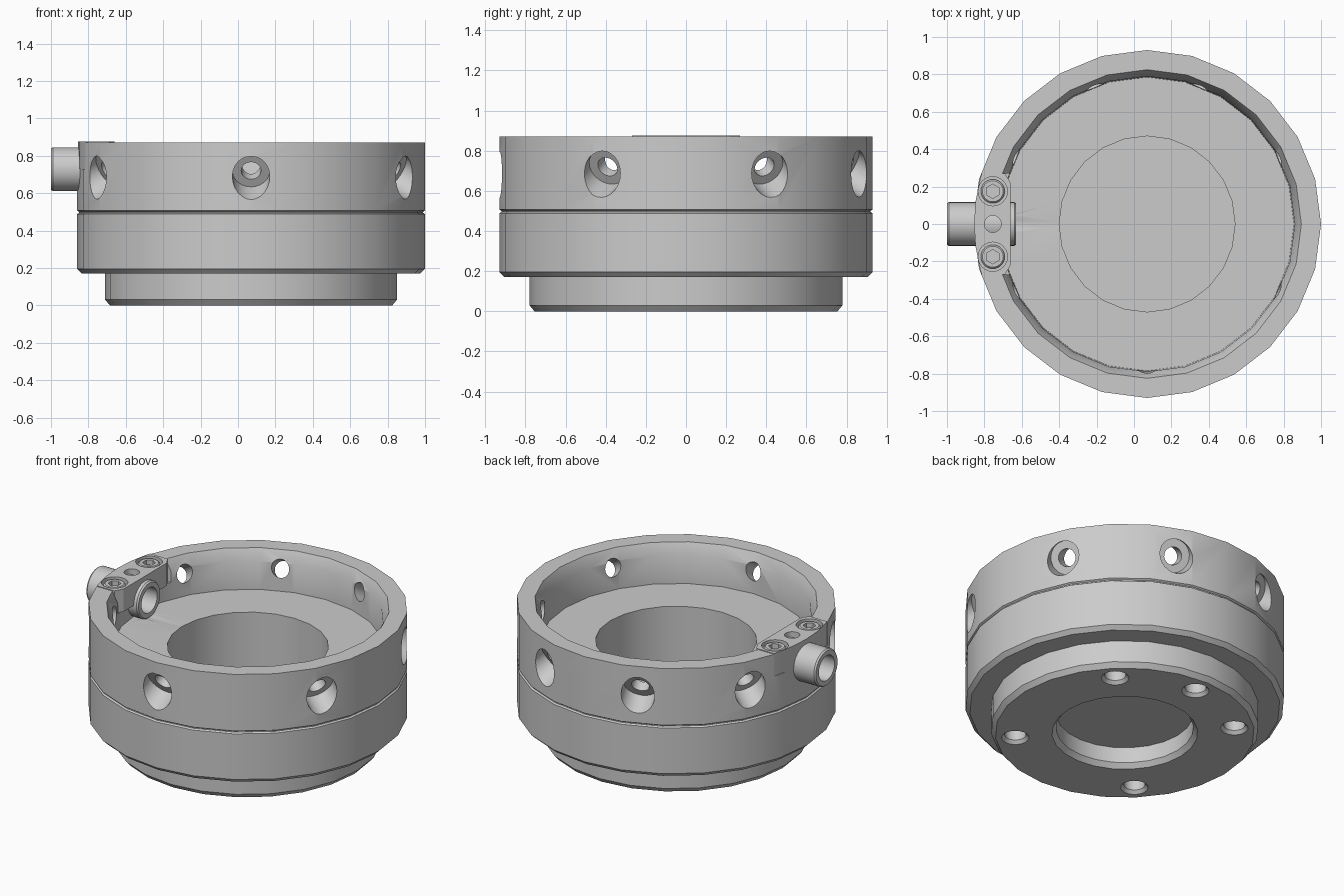
import bpy, bmesh, math
from mathutils import Vector, Matrix

if "Cube" in bpy.data.objects:
    bpy.data.objects.remove(bpy.data.objects["Cube"])

CX = 0.07          # axis of the round body
R = 0.93           # outer radius

grey = bpy.data.materials.new("machined_grey")
grey.use_nodes = True
grey.diffuse_color = (0.6, 0.6, 0.6, 1)
grey.node_tree.nodes["Principled BSDF"].inputs["Base Color"].default_value = (0.6, 0.6, 0.6, 1)


def make(name, bm):
    bmesh.ops.remove_doubles(bm, verts=bm.verts, dist=1e-5)
    bmesh.ops.recalc_face_normals(bm, faces=bm.faces)
    me = bpy.data.meshes.new(name)
    bm.to_mesh(me)
    bm.free()
    me.materials.append(grey)
    ob = bpy.data.objects.new(name, me)
    bpy.context.collection.objects.link(ob)
    return ob


def lathe(name, profile, seg=24, matrix=Matrix.Translation((CX, 0, 0))):
    """Revolve a closed (radius, height) outline around its axis."""
    bm = bmesh.new()
    rings = []
    for i in range(seg):
        a = 2 * math.pi * i / seg
        rings.append([bm.verts.new(matrix @ Vector((r * math.cos(a), r * math.sin(a), z)))
                      for r, z in profile])
    n = len(profile)
    for i in range(seg):
        p, q = rings[i], rings[(i + 1) % seg]
        for j in range(n):
            k = (j + 1) % n
            if profile[j][0] == 0 and profile[k][0] == 0:
                continue
            if profile[j][0] == 0:
                bmesh.ops.remove_doubles(bm, verts=[], dist=0)
                bm.faces.new((p[j], q[k], p[k]))
            elif profile[k][0] == 0:
                bm.faces.new((p[j], q[j], p[k]))
            else:
                bm.faces.new((p[j], q[j], q[k], p[k]))
    return make(name, bm)


def rod(p0, p1, r0, r1=None, seg=24, name="cutter"):
    """Solid cylinder or cone between two points."""
    p0, p1 = Vector(p0), Vector(p1)
    d = p1 - p0
    bm = bmesh.new()
    m = Matrix.Translation((p0 + p1) / 2) @ d.to_track_quat('Z', 'Y').to_matrix().to_4x4()
    bmesh.ops.create_cone(bm, cap_ends=True, segments=seg, radius1=r0,
                          radius2=r0 if r1 is None else r1, depth=d.length, matrix=m)
    return make(name, bm)


def prism(name, pts, z0, z1):
    """Extrude an (x, y) outline between two heights."""
    bm = bmesh.new()
    f = bm.faces.new([bm.verts.new((x, y, z0)) for x, y in pts])
    ext = bmesh.ops.extrude_face_region(bm, geom=[f])["geom"]
    bmesh.ops.translate(bm, vec=(0, 0, z1 - z0),
                        verts=[v for v in ext if isinstance(v, bmesh.types.BMVert)])
    return make(name, bm)


def cut(ob, cutter):
    cutter.hide_render = True
    mod = ob.modifiers.new("cut", 'BOOLEAN')
    mod.operation = 'DIFFERENCE'
    mod.solver = 'EXACT'
    mod.object = cutter
    bpy.context.view_layer.update()
    me = bpy.data.meshes.new_from_object(ob.evaluated_get(bpy.context.evaluated_depsgraph_get()))
    ob.modifiers.clear()
    ob.data = me
    bpy.data.objects.remove(cutter)


def around(radius, deg, z):
    a = math.radians(deg)
    return Vector((CX + radius * math.cos(a), radius * math.sin(a), z))


parts = []

# Stepped base with a shallow recess underneath
base = lathe("base_flange", [(0, 0.13), (0.40, 0.13), (0.40, 0.03), (0.425, 0),
                             (0.755, 0), (0.78, 0.03), (0.78, 0.2), (0, 0.2)])
for deg in (45, 90, 135, 225, 315):
    cut(base, rod(around(0.64, deg, -0.05), around(0.64, deg, 0.1), 0.062))
    cut(base, rod(around(0.64, deg, -0.02), around(0.64, deg, 0.02), 0.098, 0.062))
parts.append(base)

# Lower body around the bore
parts.append(lathe("lower_body", [(0.47, 0.17), (0.905, 0.17), (R, 0.195), (R, 0.488),
                                  (0.92, 0.495), (0.92, 0.5), (0.47, 0.5)]))

# Upper ring with the inner floor
ring = lathe("upper_ring", [(0.47, 0.5), (0.92, 0.5), (R, 0.507), (R, 0.87),
                            (0.825, 0.87), (0.79, 0.80), (0.785, 0.62), (0.47, 0.62)])

# Tilted counterbored holes through the ring wall
tilt = math.radians(30)
for deg in (-90, -27, 27, 69, 111, 153, 207):
    a = math.radians(deg)
    d = Vector((-math.cos(a) * math.cos(tilt), -math.sin(a) * math.cos(tilt), math.sin(tilt)))
    p = around(R, deg, 0.68)
    cut(ring, rod(p - d * 0.15, p + d * 0.08, 0.1))
    cut(ring, rod(p + d * 0.04, p + d * 0.3, 0.053))

# Seat for the clamp, passage for the tube and a fading groove in the floor
TZ, TR, BX = 0.728, 0.117, -0.755
cut(ring, prism("cutter", [(-1, -0.27), (-0.6, -0.27), (-0.6, 0.27), (-1, 0.27)], 0.73, 1))
cut(ring, rod((-1.1, 0, TZ), (-0.64, 0, TZ), TR, seg=32))
cut(ring, rod((-0.66, 0, TZ), (-0.38, 0, TZ), TR, 0.108, seg=32))
parts.append(ring)

# Clamp block whose outer side follows the ring
outline = [(-0.69, -0.27), (-0.66, -0.22), (-0.66, 0.22), (-0.69, 0.27)]
for y in (0.27, 0.24, 0.12, 0, -0.12, -0.24, -0.27):
    outline.append((CX - math.sqrt(0.925 ** 2 - y * y), y))
clamp = prism("clamp_block", outline, 0.73, 0.875)
cut(clamp, rod((-1.1, 0, TZ), (-0.5, 0, TZ), TR, seg=32))
cut(clamp, rod((BX, 0, 0.8), (BX, 0, 0.9), 0.045))
for y in (-0.175, 0.175):
    cut(clamp, rod((BX, y, 0.835), (BX, y, 0.9), 0.078))
parts.append(clamp)

# Socket bolts
for side, y in (("right", -0.175), ("left", 0.175)):
    bolt = lathe("clamp_bolt_" + side, [(0, 0.83), (0.064, 0.83), (0.064, 0.862),
                                        (0.056, 0.87), (0, 0.87)],
                 matrix=Matrix.Translation((BX, y, 0)))
    cut(bolt, rod((BX, y, 0.84), (BX, y, 0.9), 0.038, seg=6))
    parts.append(bolt)

# Hollow side tube
along_x = Matrix.Translation((0, 0, TZ)) @ Matrix.Rotation(math.pi / 2, 4, 'Y')
parts.append(lathe("side_tube", [(0.08, -1), (0.11, -1), (TR, -0.99), (TR, -0.64),
                                 (0.11, -0.63), (0.08, -0.63)], seg=32, matrix=along_x))

# Smooth round walls, keep machined edges crisp
bpy.ops.object.select_all(action='DESELECT')
for ob in parts:
    ob.select_set(True)
bpy.context.view_layer.objects.active = parts[0]
bpy.ops.object.shade_smooth_by_angle(angle=math.radians(28))
